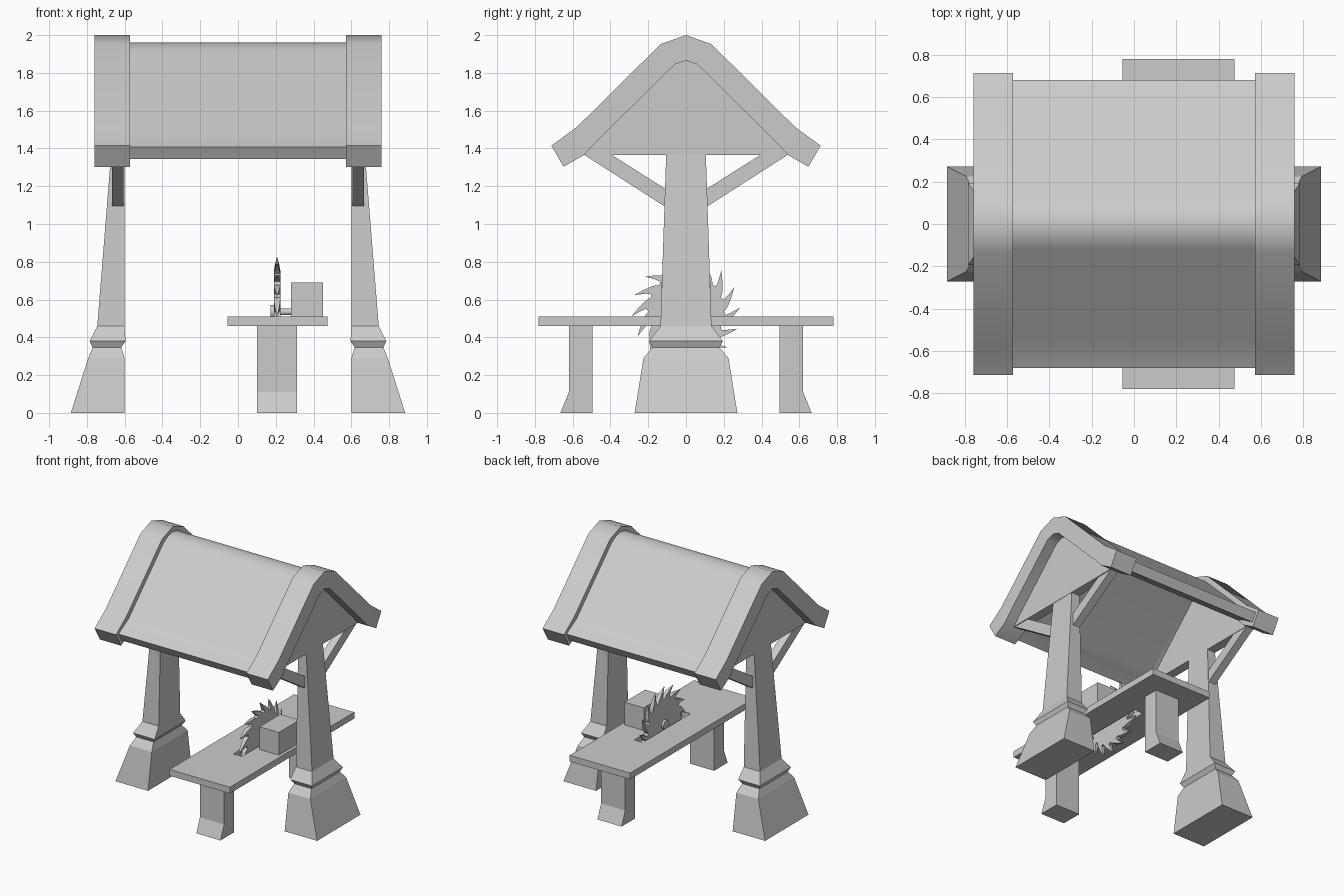
import bpy, bmesh, math
from mathutils import Vector

cube = bpy.data.objects.get("Cube")
if cube:
    bpy.data.objects.remove(cube, do_unlink=True)

grey = bpy.data.materials.new("plain grey")
grey.use_nodes = True
grey.diffuse_color = (0.6, 0.6, 0.6, 1)
grey.node_tree.nodes["Principled BSDF"].inputs["Base Color"].default_value = (0.6, 0.6, 0.6, 1)


def finish(name, bm, smooth=None):
    bmesh.ops.recalc_face_normals(bm, faces=bm.faces)
    mesh = bpy.data.meshes.new(name)
    bm.to_mesh(mesh)
    bm.free()
    mesh.materials.append(grey)
    ob = bpy.data.objects.new(name, mesh)
    bpy.context.collection.objects.link(ob)
    if smooth:
        bpy.ops.object.select_all(action="DESELECT")
        ob.select_set(True)
        bpy.context.view_layer.objects.active = ob
        bpy.ops.object.shade_smooth_by_angle(angle=math.radians(smooth))
    return ob


def loft(name, rings, smooth=None):
    """Skin a stack of equal point rings and cap both ends."""
    bm = bmesh.new()
    loops = [[bm.verts.new(p) for p in ring] for ring in rings]
    for a, b in zip(loops, loops[1:]):
        for i in range(len(a)):
            j = (i + 1) % len(a)
            bm.faces.new((a[i], a[j], b[j], b[i]))
    bm.faces.new(loops[0])
    bm.faces.new(loops[-1])
    return finish(name, bm, smooth)


def prism(name, profile, x0, x1, smooth=None):
    """Extrude a (y, z) outline along x."""
    return loft(name, [[(x, y, z) for y, z in profile] for x in (x0, x1)], smooth)


def box(name, x0, x1, y0, y1, z0, z1):
    return prism(name, [(y0, z0), (y1, z0), (y1, z1), (y0, z1)], x0, x1)


def mirrored(half):
    """Close a +y half outline whose first and last points lie on y = 0."""
    return half + [(-y, z) for y, z in reversed(half[1:-1])]


def disc(radius, x, z, n=16):
    angles = [2 * math.pi * i / n for i in range(n)]
    return [(x, radius * math.cos(a), z + radius * math.sin(a)) for a in angles]


# Roof: smooth shell between two thicker end boards
under = [(0.54, 1.365), (0.48, 1.43), (0.06, 1.845), (0, 1.865)]
shell = [(0, 1.96), (0.06, 1.947), (0.115, 1.915), (0.555, 1.48), (0.68, 1.408), (0.642, 1.343),
         (0.55, 1.4)] + under[1:]
board = [(0, 2.0), (0.135, 1.952), (0.578, 1.513), (0.713, 1.415), (0.648, 1.303)] + under
prism("roof_shell", mirrored(shell), -0.58, 0.58, 45)

# Posts: (height, inner x, outer x, half depth)
sections = [(0, 0.6, 0.885, 0.272), (0.29, 0.6, 0.793, 0.225), (0.347, 0.618, 0.77, 0.177),
            (0.38, 0.595, 0.785, 0.195), (0.46, 0.602, 0.745, 0.135), (1.37, 0.602, 0.672, 0.105)]
gable = mirrored([(0, 1.365)] + under)
for side, s in (("left", 1), ("right", -1)):
    prism("roof_end_board_" + side, mirrored(board), s * 0.573, s * 0.76, 45)
    prism("gable_" + side, gable, s * 0.602, s * 0.675)
    loft("post_" + side, [[(s * a, -d, z), (s * b, -d, z), (s * b, d, z), (s * a, d, z)]
                          for z, a, b, d in sections])
    for end, t in (("front", -1), ("back", 1)):
        prism(f"brace_{side}_{end}", [(t * 0.1, 1.085), (t * 0.545, 1.37),
                                      (t * 0.4, 1.37), (t * 0.1, 1.18)], s * 0.605, s * 0.668)

# Work table with a slot for the blade
top = box("table_top", -0.055, 0.475, -0.78, 0.78, 0.46, 0.51)
cutter = box("slot_cutter", 0.17, 0.245, -0.3, 0.3, 0.4, 0.6)
cutter.hide_render = True
mod = top.modifiers.new("slot", "BOOLEAN")
mod.object = cutter
mod.operation = "DIFFERENCE"
mod.solver = "EXACT"
bpy.context.view_layer.objects.active = top
bpy.ops.object.modifier_apply(modifier="slot")
bpy.data.objects.remove(cutter, do_unlink=True)
for end, t in (("front", -1), ("back", 1)):
    prism("table_leg_" + end, [(t * 0.495, 0), (t * 0.665, 0), (t * 0.62, 0.11),
                               (t * 0.62, 0.46), (t * 0.495, 0.46)], 0.1, 0.312)

# Saw blade: hooked teeth thinning toward their tips
axle, teeth, mid = 0.535, 16, 0.207
hook = [(0, 0.2, 1), (0.3, 0.222, 1), (0.75, 0.25, 0.7), (1.2, 0.288, 0.12), (0.93, 0.235, 0.7), (0.8, 0.21, 1)]
rings = [[], []]
for i in range(teeth):
    for f, r, w in hook:
        a = 2 * math.pi * (i + f) / teeth
        for ring, s in zip(rings, (-1, 1)):
            ring.append((mid + s * 0.017 * w, r * math.cos(a), axle + r * math.sin(a)))
loft("saw_blade", rings)

# Drive: axle, hub nut and motor housing
loft("saw_axle", [disc(0.018, x, axle) for x in (0.18, 0.3)], 40)
loft("saw_hub", [disc(0.036, x, axle) for x in (0.172, 0.195)], 40)
box("motor_housing", 0.28, 0.45, -0.13, 0.13, 0.505, 0.69)
